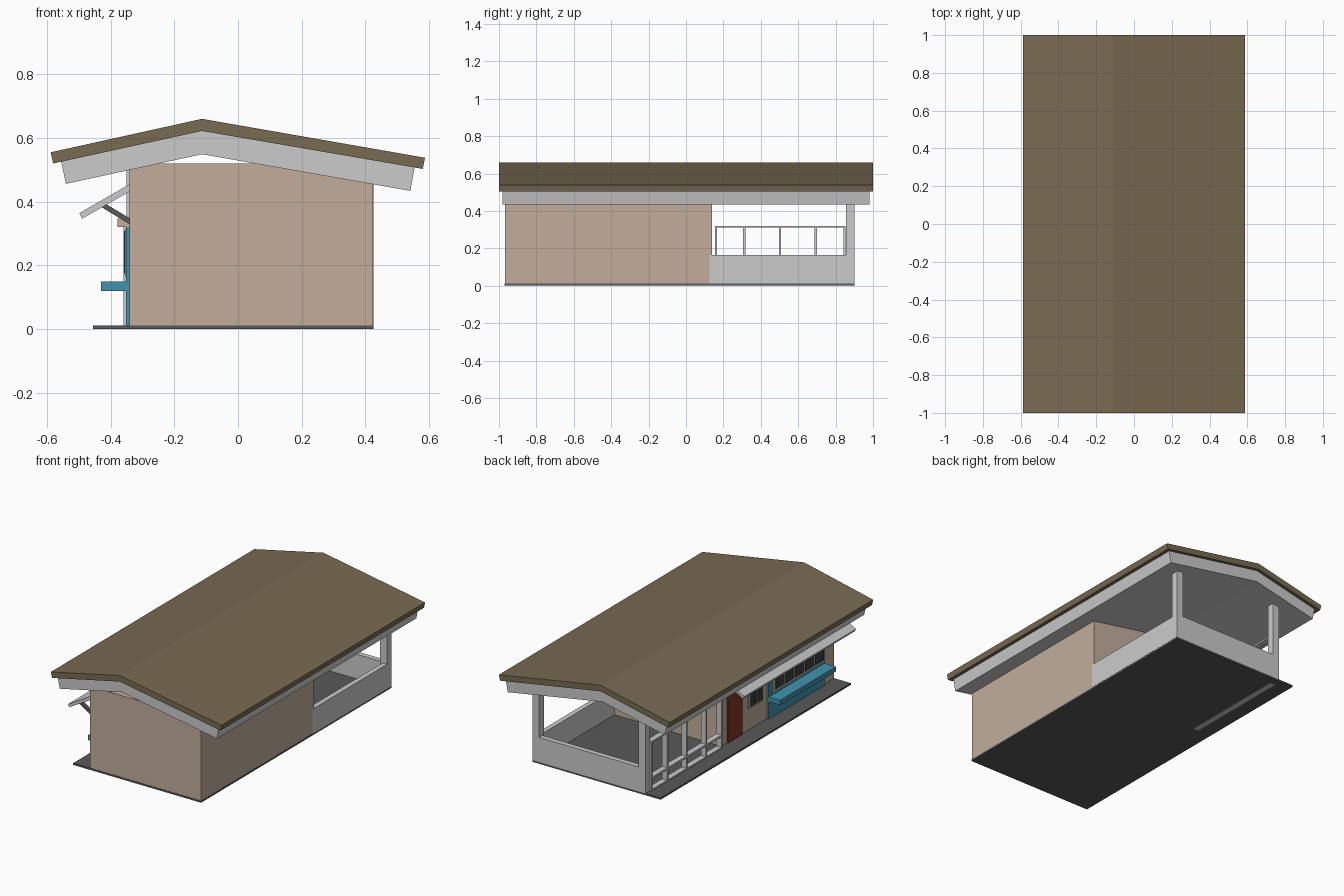
import bpy, bmesh, math

if "Cube" in bpy.data.objects:
    bpy.data.objects.remove(bpy.data.objects["Cube"])


def material(name, rgb):
    m = bpy.data.materials.new(name)
    m.diffuse_color = (*rgb, 1)
    m.use_nodes = True
    m.node_tree.nodes["Principled BSDF"].inputs["Base Color"].default_value = m.diffuse_color
    return m


BROWN = material("brown_roofing", (0.19, 0.145, 0.085))
GREY = material("light_grey_paint", (0.60, 0.60, 0.60))
TAN = material("tan_plaster", (0.54, 0.42, 0.33))
DARK = material("dark_grey_concrete", (0.10, 0.10, 0.10))
TEAL = material("teal_paint", (0.055, 0.29, 0.42))
RED = material("red_brown_door", (0.24, 0.035, 0.02))
GLASS = material("dark_glass", (0.045, 0.05, 0.055))


def prism(name, profile, y0, y1, mat):
    """Extrude an x-z outline along y."""
    bm = bmesh.new()
    face = bm.faces.new([bm.verts.new((x, y0, z)) for x, z in profile])
    new = bmesh.ops.extrude_face_region(bm, geom=[face])["geom"]
    verts = [v for v in new if isinstance(v, bmesh.types.BMVert)]
    bmesh.ops.translate(bm, vec=(0, y1 - y0, 0), verts=verts)
    bmesh.ops.recalc_face_normals(bm, faces=bm.faces)
    mesh = bpy.data.meshes.new(name)
    bm.to_mesh(mesh)
    bm.free()
    mesh.materials.append(mat)
    ob = bpy.data.objects.new(name, mesh)
    bpy.context.collection.objects.link(ob)
    return ob


def box(name, x, y, z, mat):
    outline = [(x[0], z[0]), (x[1], z[0]), (x[1], z[1]), (x[0], z[1])]
    return prism(name, outline, y[0], y[1], mat)


# Asymmetric gabled roof and the deep pale layer below it
prism("roof", [(-0.588, 0.555), (-0.113, 0.66), (0.587, 0.538),
               (0.58, 0.503), (-0.113, 0.622), (-0.58, 0.52)], -1, 1, BROWN)
prism("roof_underlayer", [(-0.555, 0.5255), (-0.113, 0.622), (0.554, 0.5075),
                          (0.541, 0.434), (-0.113, 0.549), (-0.54, 0.456)],
      -0.98, 0.98, GREY)

# Ground slab and enclosed house block
box("base_slab", (-0.455, 0.425), (-0.97, 0.90), (0.001, 0.012), DARK)
box("house_block", (-0.34, 0.424), (-0.968, 0.14), (0.012, 0.52), TAN)

# Terrace: low walls and corner posts
box("terrace_right_wall", (0.395, 0.426), (0.125, 0.90), (0.012, 0.165), GREY)
box("terrace_back_wall", (-0.35, 0.396), (0.868, 0.90), (0.012, 0.165), GREY)
box("right_corner_post", (0.38, 0.426), (0.855, 0.90), (0.012, 0.48), GREY)
box("left_corner_post", (-0.35, -0.304), (0.855, 0.90), (0.012, 0.52), GREY)

# Terrace: open frame along the left side
for i, y in enumerate((0.16, 0.312, 0.503, 0.694, 0.848)):
    box(f"frame_upright_{i + 1}", (-0.36, -0.325), (y - 0.006, y + 0.006),
        (0.0, 0.32), GREY)
for name, z0, z1 in (("bottom", 0.0, 0.02), ("middle", 0.085, 0.097),
                     ("top", 0.31, 0.32)):
    box(f"frame_{name}_rail", (-0.36, -0.325), (0.154, 0.854), (z0, z1), GREY)

# Sloping awning with braces
prism("awning", [(-0.498, 0.364), (-0.335, 0.458), (-0.335, 0.435),
                 (-0.489, 0.347)], -0.96, 0.14, GREY)
for i in range(5):
    y = -0.94 + i * 0.2625
    prism(f"awning_brace_{i + 1}", [(-0.432, 0.385), (-0.418, 0.395),
                                    (-0.335, 0.345), (-0.335, 0.326)],
          y - 0.01, y + 0.01, DARK)

# Door
box("door", (-0.348, -0.339), (-0.06, 0.083), (0.012, 0.32), RED)

# Small window with two panes
box("small_window_frame", (-0.346, -0.339), (-0.262, -0.122), (0.145, 0.30), TAN)
for i in range(3):
    y = -0.255 + i * 0.043
    box(f"small_window_pane_{i + 1}", (-0.348, -0.345), (y, y + 0.036),
        (0.153, 0.292), GLASS)

# Shop front: teal panel, counter, glazing and shutter box
box("shop_panel", (-0.352, -0.339), (-0.86, -0.31), (0.012, 0.32), TEAL)
box("shop_counter", (-0.43, -0.35), (-0.86, -0.31), (0.12, 0.15), TEAL)
box("shop_window_frame", (-0.355, -0.351), (-0.85, -0.355), (0.165, 0.315), TAN)
for i in range(5):
    y = -0.843 + i * 0.0968
    box(f"shop_window_pane_{i + 1}", (-0.358, -0.354), (y, y + 0.083),
        (0.175, 0.308), GLASS)
box("shutter_box", (-0.378, -0.339), (-0.86, -0.31), (0.32, 0.347), TAN)
